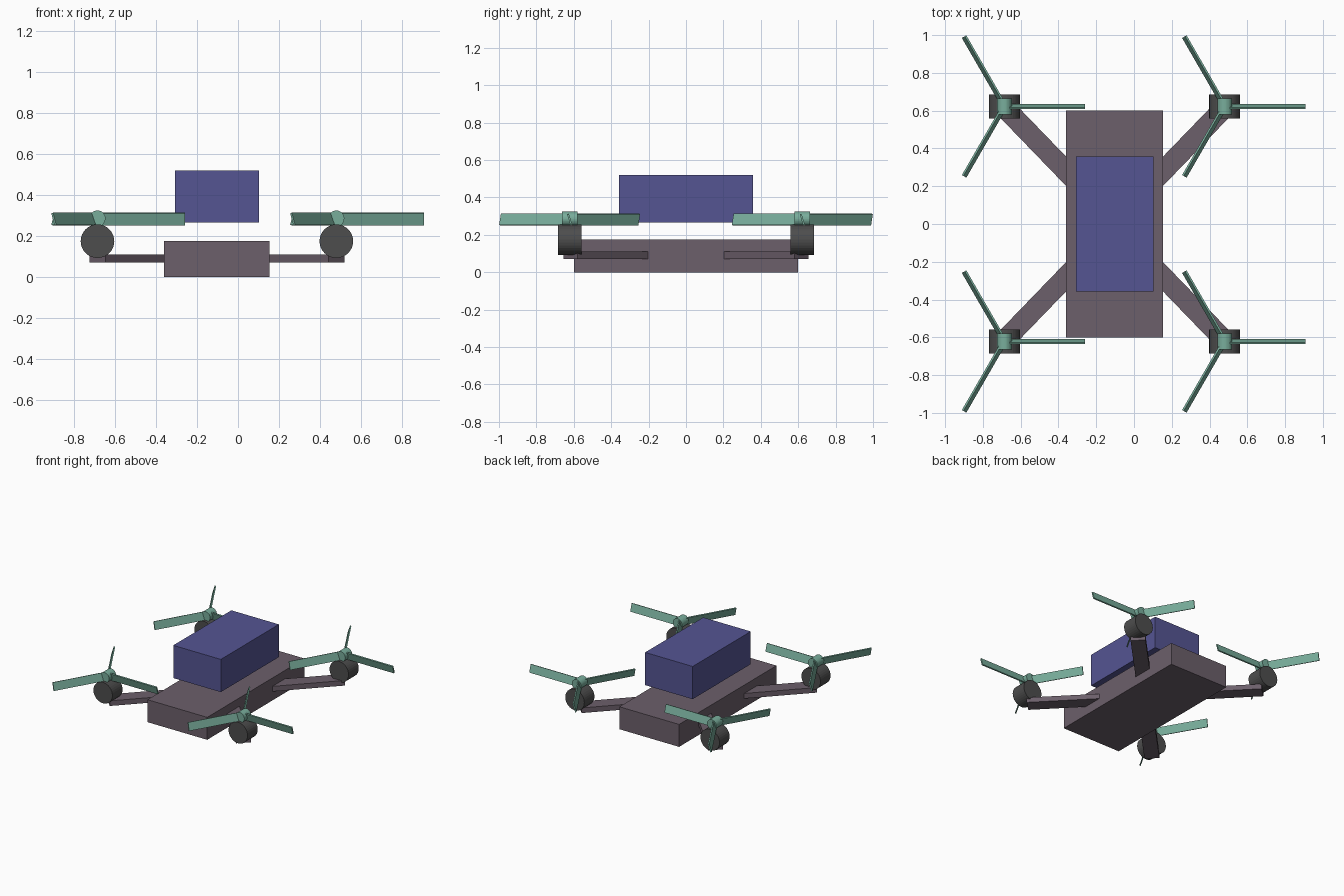
import bpy
from math import radians, pi, sqrt, cos, sin
from mathutils import Matrix, Vector

if "Cube" in bpy.data.objects:
    bpy.data.objects.remove(bpy.data.objects["Cube"])

CX = -0.103            # centre line of the airframe
RX, RY = 0.583, 0.622  # rotor offsets from the centre line


def material(name, rgb):
    m = bpy.data.materials.new(name)
    m.diffuse_color = (*rgb, 1)
    m.use_nodes = True
    m.node_tree.nodes["Principled BSDF"].inputs["Base Color"].default_value = m.diffuse_color
    return m


FRAME = material("frame_plum", (0.15, 0.115, 0.145))
BLUE = material("pack_blue", (0.09, 0.09, 0.29))
DARK = material("motor_dark", (0.075, 0.075, 0.075))
GREEN = material("rotor_green", (0.19, 0.42, 0.33))


def finish(name, mat, matrix):
    ob = bpy.context.object
    ob.name = name
    ob.matrix_world = matrix
    ob.data.materials.append(mat)
    return ob


def box(name, size, mat, matrix):
    bpy.ops.mesh.primitive_cube_add(size=1)
    bpy.context.object.data.transform(Matrix.Diagonal((*size, 1)))
    return finish(name, mat, matrix)


def drum(name, radius, depth, sides, mat, loc):
    # cylinder lying along y
    bpy.ops.mesh.primitive_cylinder_add(vertices=sides, radius=radius, depth=depth)
    return finish(name, mat, Matrix.Translation(loc) @ Matrix.Rotation(pi / 2, 4, 'X'))


# body slab and the pack hovering above it
box("body", (0.515, 1.2, 0.175), FRAME, Matrix.Translation((CX, 0, 0.0875)))
box("top_pack", (0.41, 0.715, 0.255), BLUE, Matrix.Translation((CX, 0, 0.3925)))

for sx, side in ((-1, "left"), (1, "right")):
    for sy, end in ((-1, "front"), (1, "back")):
        tag = f"{end}_{side}"
        x, y = CX + sx * RX, sy * RY

        # diagonal arm from inside the body to the motor
        p, q = Vector((CX + sx * 0.18, sy * 0.2, 0.09)), Vector((x, sy * 0.617, 0.09))
        d = q - p
        box("arm_" + tag, (d.length, 0.108, 0.04), FRAME,
            Matrix.Translation((p + q) / 2) @ d.to_track_quat('X', 'Z').to_matrix().to_4x4())

        # motor and rotor hub
        drum("motor_" + tag, 0.082, 0.125, 32, DARK, (x, y, 0.174))
        drum("hub_" + tag, 0.039, 0.083, 32, GREEN, (x, y, 0.285))

        # three pitched blades
        for k in range(3):
            box(f"blade_{tag}_{k + 1}", (0.427, 0.01, 0.062), GREEN,
                Matrix.Translation((x, y, 0.282))
                @ Matrix.Rotation(radians(120 * k), 4, 'Z')
                @ Matrix.Translation((0.2135, 0, 0))
                @ Matrix.Rotation(radians(17), 4, 'X'))
